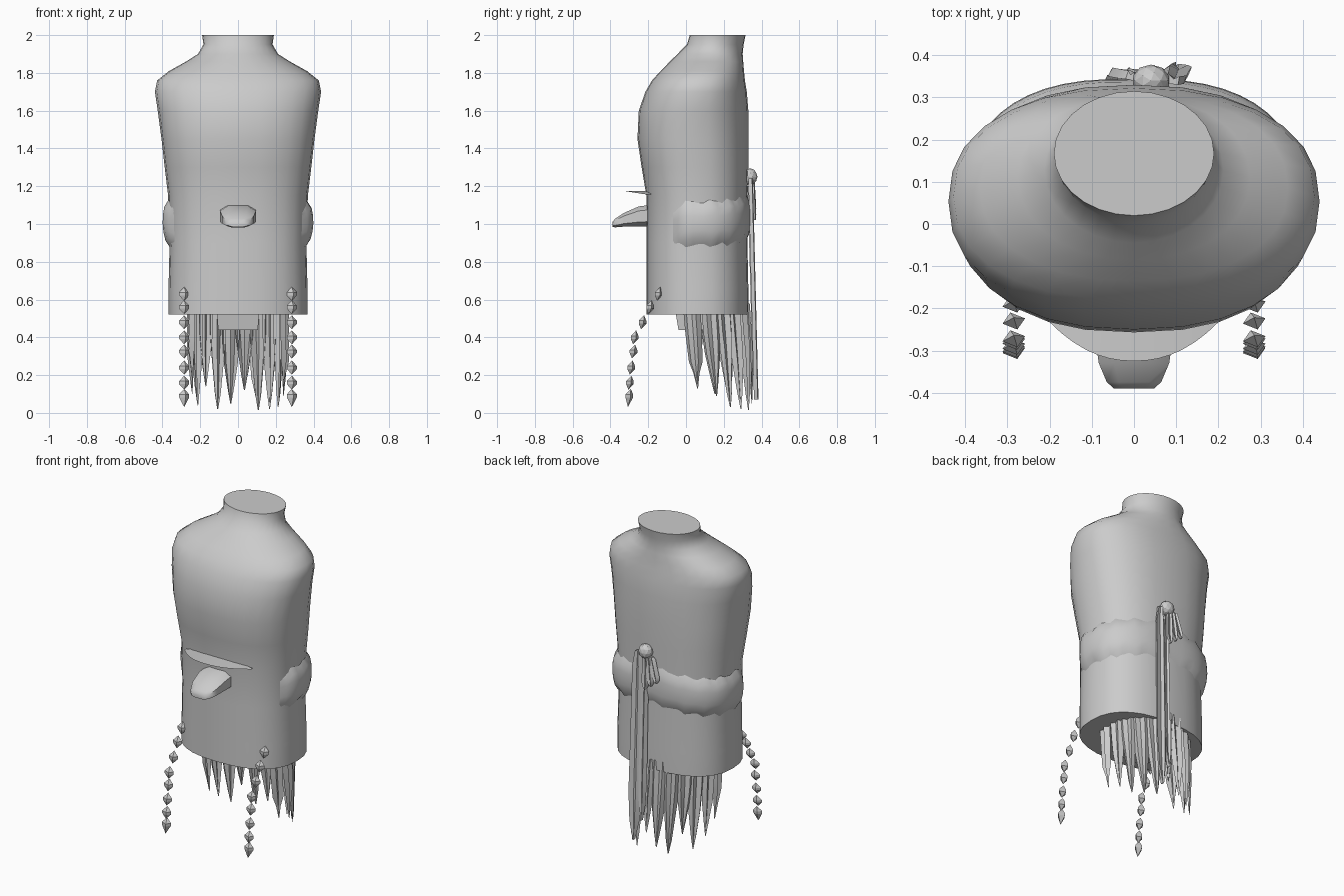
import bpy, bmesh, math

if "Cube" in bpy.data.objects:
    bpy.data.objects.remove(bpy.data.objects["Cube"])

grey = bpy.data.materials.new("plain grey")
grey.diffuse_color = (0.6, 0.6, 0.6, 1)
grey.use_nodes = True
grey.node_tree.nodes["Principled BSDF"].inputs["Base Color"].default_value = grey.diffuse_color


def make(name, verts, faces, angle=50, recalc=True):
    """Create a mesh object, orient its faces and smooth it up to an angle."""
    me = bpy.data.meshes.new(name)
    me.from_pydata(verts, [], faces)
    if recalc:
        bm = bmesh.new()
        bm.from_mesh(me)
        bmesh.ops.recalc_face_normals(bm, faces=bm.faces)
        bm.to_mesh(me)
        bm.free()
    me.materials.append(grey)
    ob = bpy.data.objects.new(name, me)
    bpy.context.collection.objects.link(ob)
    if angle:
        bpy.ops.object.select_all(action='DESELECT')
        ob.select_set(True)
        bpy.context.view_layer.objects.active = ob
        bpy.ops.object.shade_smooth_by_angle(angle=math.radians(angle))
    return ob


def grid_faces(rows, cols, closed):
    """Quads for a grid of vertices, row by row."""
    return [(r * cols + c, r * cols + (c + 1) % cols,
             (r + 1) * cols + (c + 1) % cols, (r + 1) * cols + c)
            for r in range(rows - 1) for c in range(cols if closed else cols - 1)]


def loft(name, rings, angle=50):
    """Closed skin through rings of points, capped at both ends."""
    n = len(rings[0])
    faces = grid_faces(len(rings), n, True)
    faces += [tuple(range(n)), tuple(range(len(rings) * n - n, len(rings) * n))]
    return make(name, [p for ring in rings for p in ring], faces, angle)


# Body outline: height, half width, front y, back y, roundness exponent
PROFILE = [
    (0.52, 0.368, -0.21, 0.33, 2.4), (0.66, 0.368, -0.21, 0.33, 2.4),
    (0.90, 0.362, -0.21, 0.325, 2.4), (1.15, 0.37, -0.21, 0.325, 2.4),
    (1.30, 0.388, -0.235, 0.33, 2.4), (1.45, 0.405, -0.257, 0.33, 2.4),
    (1.60, 0.425, -0.25, 0.33, 2.3), (1.70, 0.44, -0.215, 0.322, 2.3),
    (1.76, 0.428, -0.18, 0.312, 2.3), (1.81, 0.365, -0.135, 0.307, 2.2),
    (1.86, 0.275, -0.085, 0.303, 2.1), (1.90, 0.212, -0.045, 0.30, 2.0),
    (1.95, 0.183, 0.005, 0.305, 2.0), (2.00, 0.19, 0.02, 0.315, 2.0)]


def body_point(t, z, grow=0.0):
    """Point on the body; t = 0 at +x, 90 degrees at the back."""
    for a, b in zip(PROFILE, PROFILE[1:]):
        if z <= b[0]:
            break
    f = (z - a[0]) / (b[0] - a[0])
    _, rx, yf, yb, e = [p + (q - p) * f for p, q in zip(a, b)]
    c, s = math.cos(t), math.sin(t)
    x = math.copysign(abs(c) ** (2 / e), c) * (rx + grow)
    y = math.copysign(abs(s) ** (2 / e), s) * ((yb - yf) / 2 + grow)
    return (x, (yf + yb) / 2 + y, z)


N = 28
loft("body", [[body_point(2 * math.pi * i / N, p[0]) for i in range(N)]
              for p in PROFILE])

# Headband wrapped around the sides and back, bulging in the middle
cols = 33
band = []
for k in range(7):
    v = k / 6
    for i in range(cols):
        u = i / (cols - 1)
        t = math.radians(-24 + 228 * u)
        side = abs(math.cos(t))
        ends = min(1, min(u, 1 - u) * 14)
        wob = 0.012 * math.sin(i * 2.1)
        low = 0.925 - 0.045 * side + wob
        high = 1.165 - 0.04 * side - wob - 0.04 * (1 - ends)
        bulge = (0.018 + 0.016 * side) * math.sin(math.pi * v) ** 0.6 * ends
        band.append(body_point(t, low + (high - low) * v, bulge - 0.006 * (v in (0, 1))))
make("headband", band, grid_faces(7, cols, False), recalc=False)


def oval(cx, cy, cz, rx, rz, n=8, e=3.0):
    pts = []
    for i in range(n):
        t = 2 * math.pi * (i + 0.5) / n
        c, s = math.cos(t), math.sin(t)
        pts.append((cx + math.copysign(abs(c) ** (2 / e), c) * rx, cy,
                    cz + math.copysign(abs(s) ** (2 / e), s) * rz))
    return pts


# Nose, tapering forward to a blunt tip
loft("nose", [oval(0, -0.18, 1.045, 0.10, 0.06), oval(0, -0.25, 1.04, 0.10, 0.056),
              oval(0, -0.33, 1.022, 0.088, 0.038), oval(0, -0.375, 1.005, 0.068, 0.024),
              oval(0, -0.39, 0.998, 0.05, 0.014)])

# Thin crescent brim above the nose
brim = []
for i in range(17):
    u = -1 + i / 8
    z = 1.175 - 0.02 * u * u
    brim += [(0.23 * u, -0.325 + 0.125 * abs(u) ** 2.2, z), (0.23 * u, -0.185, z)]
make("brim", brim, grid_faces(17, 2, False), recalc=False)

# Chin block under the body
loft("chin", [[(-w, -0.05 - d, z), (w, -0.05 - d, z), (w, 0.14, z), (-w, 0.14, z)]
              for z, w, d in ((0.44, 0.105, -0.01), (0.56, 0.115, 0.01))], 20)

# Beaded braids hanging at the front, mirrored
BEADS = [(-0.145, 0.63), (-0.19, 0.56), (-0.23, 0.48), (-0.272, 0.40),
         (-0.278, 0.325), (-0.29, 0.24), (-0.297, 0.16), (-0.30, 0.09)]
for side, label in ((-1, "left"), (1, "right")):
    verts, faces = [], []
    for k, (y, z) in enumerate(BEADS):
        x, r, h = side * 0.285, 0.028, 0.037
        b = len(verts)
        verts += [(x, y + 0.008, z + h)]
        for dz in (0.008, -0.008):
            for j in range(4):
                t = math.pi / 2 * j + 0.3
                verts.append((x + r * math.cos(t), y + 0.75 * r * math.sin(t), z + dz))
        verts.append((x, y - 0.008, z - h - (0.022 if k == 7 else 0)))
        for j in range(4):
            m = (j + 1) % 4
            faces += [(b, b + 1 + j, b + 1 + m), (b + 1 + j, b + 5 + j, b + 5 + m, b + 1 + m),
                      (b + 9, b + 5 + m, b + 5 + j)]
    make(label + "_braid", verts, faces, 0)

# Curtain of pointed hair locks round the sides and back
LOCKS = [(-12, 0.13), (12, 0.09), (30, 0.03), (47, 0.02), (64, 0.015), (82, 0.12),
         (99, 0.05), (116, 0.02), (134, 0.14), (150, 0.04), (170, 0.10), (191, 0.17)]


def hair_point(deg, z, out=0.0):
    t = math.radians(deg)
    drop = (0.6 - z) / 0.6
    return ((0.245 + out) * math.cos(t),
            0.075 + 0.045 * drop + (0.235 + out) * math.sin(t), z)


verts, faces = [], []
for k, (mid, tip) in enumerate(LOCKS):
    b = len(verts)
    for z, w in ((0.58, 11.5), (0.42, 11), (0.27 + 0.04 * (k % 3), 9), (tip + 0.08, 4), (tip, 0.6)):
        for j in range(5):
            fold = (0.0, 0.022, 0.006, 0.026, 0.0)[j] * min(1, w / 9)
            verts.append(hair_point(mid + w * (j / 2 - 1), z, fold))
    faces += [tuple(b + i for i in f) for f in grid_faces(5, 5, False)]
make("hair", verts, faces, 25, recalc=False)


# Cloth tails hanging from the knot at the back
def tail(name, x0, x1, y0, y1, top, end, w):
    rings = []
    for f, s in ((0, 0.5), (0.08, 0.95), (0.4, 1), (0.75, 1.1), (0.9, 0.8), (1, 0.1)):
        x, y, z = x0 + (x1 - x0) * f, y0 + (y1 - y0) * f, top + (end - top) * f
        rings.append([(x - w * s, y - 0.008, z), (x - w * s * 0.3, y + 0.012, z),
                      (x + w * s * 0.2, y + 0.002, z), (x + w * s, y + 0.008, z),
                      (x + w * s * 0.8, y - 0.012, z)])
    loft(name, rings, 30)


tail("long_tail", 0.09, 0.10, 0.342, 0.372, 1.24, 0.07, 0.036)
tail("second_long_tail", 0.045, 0.05, 0.338, 0.365, 1.2, 0.2, 0.022)
for k in range(3):
    tail("short_tail", 0.03 - 0.02 * k, 0.03 - 0.04 * k, 0.352, 0.36, 1.23, 1.02 + 0.03 * k, 0.02)

# Knot tying the headband
bm = bmesh.new()
bmesh.ops.create_icosphere(bm, subdivisions=2, radius=1)
for v in bm.verts:
    v.co = (0.04 + 0.045 * v.co.x, 0.34 + 0.038 * v.co.y, 1.25 + 0.045 * v.co.z)
me = bpy.data.meshes.new("knot")
bm.to_mesh(me)
bm.free()
me.materials.append(grey)
bpy.context.collection.objects.link(bpy.data.objects.new("knot", me))
